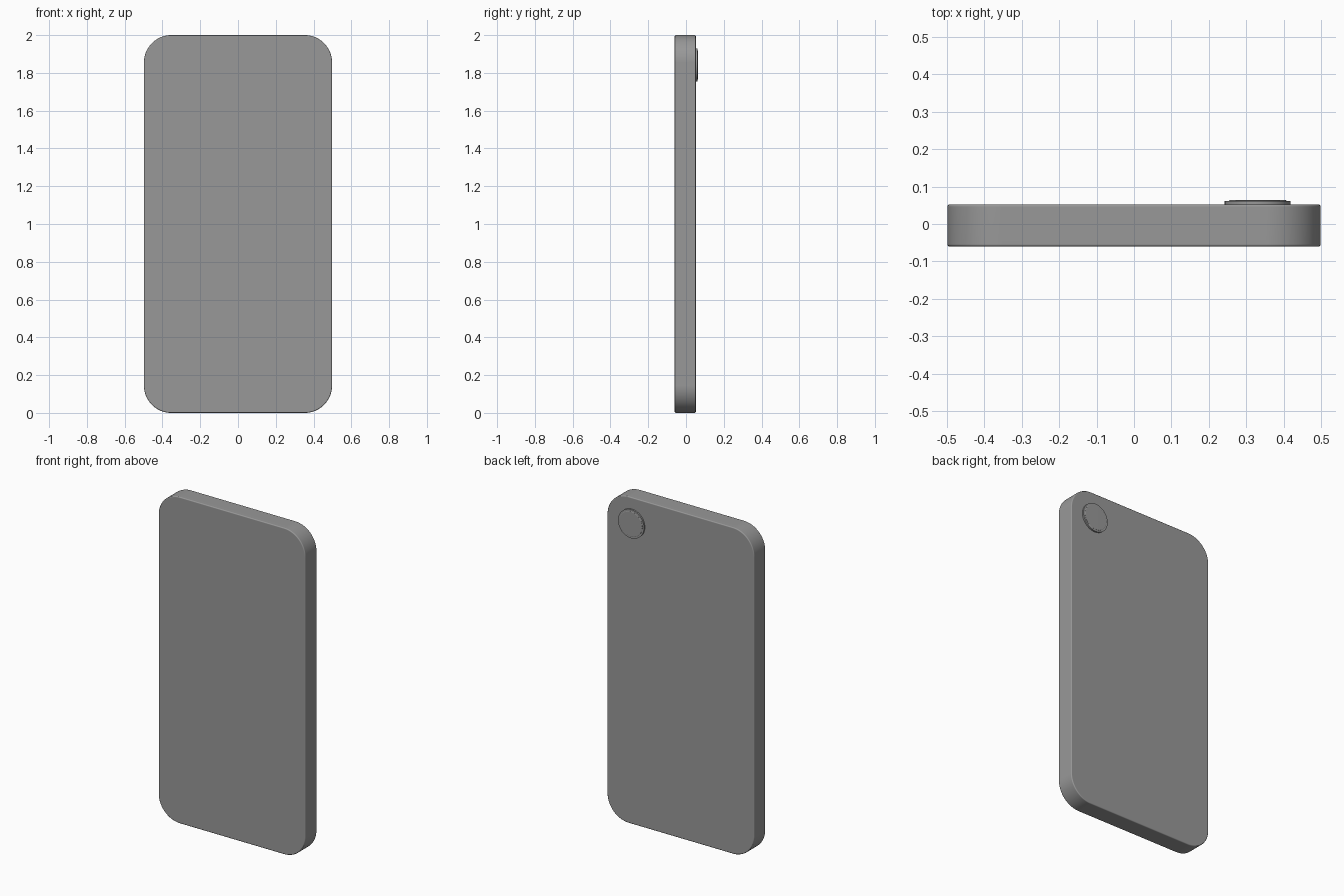
import bpy, bmesh
from math import sin, cos, pi, radians

if "Cube" in bpy.data.objects:
    bpy.data.objects.remove(bpy.data.objects["Cube"])

HALF_W, HEIGHT, CORNER = 0.498, 2.0, 0.145
FRONT, BACK = -0.06, 0.052

dark = bpy.data.materials.new("dark_grey")
dark.diffuse_color = (0.315, 0.315, 0.315, 1)
dark.use_nodes = True
dark.node_tree.nodes["Principled BSDF"].inputs["Base Color"].default_value = dark.diffuse_color


def finish(name, bm, bevel=0):
    bmesh.ops.recalc_face_normals(bm, faces=bm.faces[:])
    mesh = bpy.data.meshes.new(name)
    bm.to_mesh(mesh)
    bm.free()
    mesh.materials.append(dark)
    obj = bpy.data.objects.new(name, mesh)
    bpy.context.collection.objects.link(obj)
    bpy.ops.object.select_all(action='DESELECT')
    obj.select_set(True)
    bpy.context.view_layer.objects.active = obj
    if bevel:
        mod = obj.modifiers.new("rim", 'BEVEL')
        mod.width, mod.segments = bevel, 3
        mod.limit_method = 'ANGLE'
        mod.angle_limit = radians(60)
        bpy.ops.object.modifier_apply(modifier="rim")
    bpy.ops.object.shade_smooth_by_angle(angle=radians(40))
    # Large faces keep their flat shading next to the small rims
    flat = obj.modifiers.new("flat_faces", 'WEIGHTED_NORMAL')
    flat.keep_sharp = True
    return obj


def rounded_slab(steps=20):
    bm = bmesh.new()
    verts = []
    cx = HALF_W - CORNER
    corners = [(cx, HEIGHT - CORNER), (-cx, HEIGHT - CORNER), (-cx, CORNER), (cx, CORNER)]
    for q, (x, z) in enumerate(corners):
        for i in range(steps + 1):
            a = (q + i / steps) * pi / 2
            verts.append(bm.verts.new((x + CORNER * cos(a), FRONT, z + CORNER * sin(a))))
    face = bm.faces.new(verts)
    ext = bmesh.ops.extrude_face_region(bm, geom=[face], use_keep_orig=True)
    moved = [v for v in ext['geom'] if isinstance(v, bmesh.types.BMVert)]
    bmesh.ops.translate(bm, vec=(0, BACK - FRONT, 0), verts=moved)
    return bm


def turned(profile, x, z, sides=64):
    # Rings of (radius, y) around an axis along y, capped at both ends
    bm = bmesh.new()
    rings = [[bm.verts.new((x + r * cos(2 * pi * i / sides), y, z + r * sin(2 * pi * i / sides)))
              for i in range(sides)] for r, y in profile]
    for a, b in zip(rings, rings[1:]):
        for i in range(sides):
            j = (i + 1) % sides
            bm.faces.new((a[i], a[j], b[j], b[i]))
    bm.faces.new(rings[0])
    bm.faces.new(rings[-1])
    return bm


# Phone body with softly rounded rims
finish("phone_body", rounded_slab(), bevel=0.006)

# Camera bezel and lens on the back
LENS_X, LENS_Z = 0.33, 1.842
finish("camera_bezel", turned([(0.088, 0.045), (0.088, 0.061)], LENS_X, LENS_Z))
finish("camera_lens", turned([(0.077, 0.055), (0.077, 0.062), (0.074, 0.064)], LENS_X, LENS_Z))
